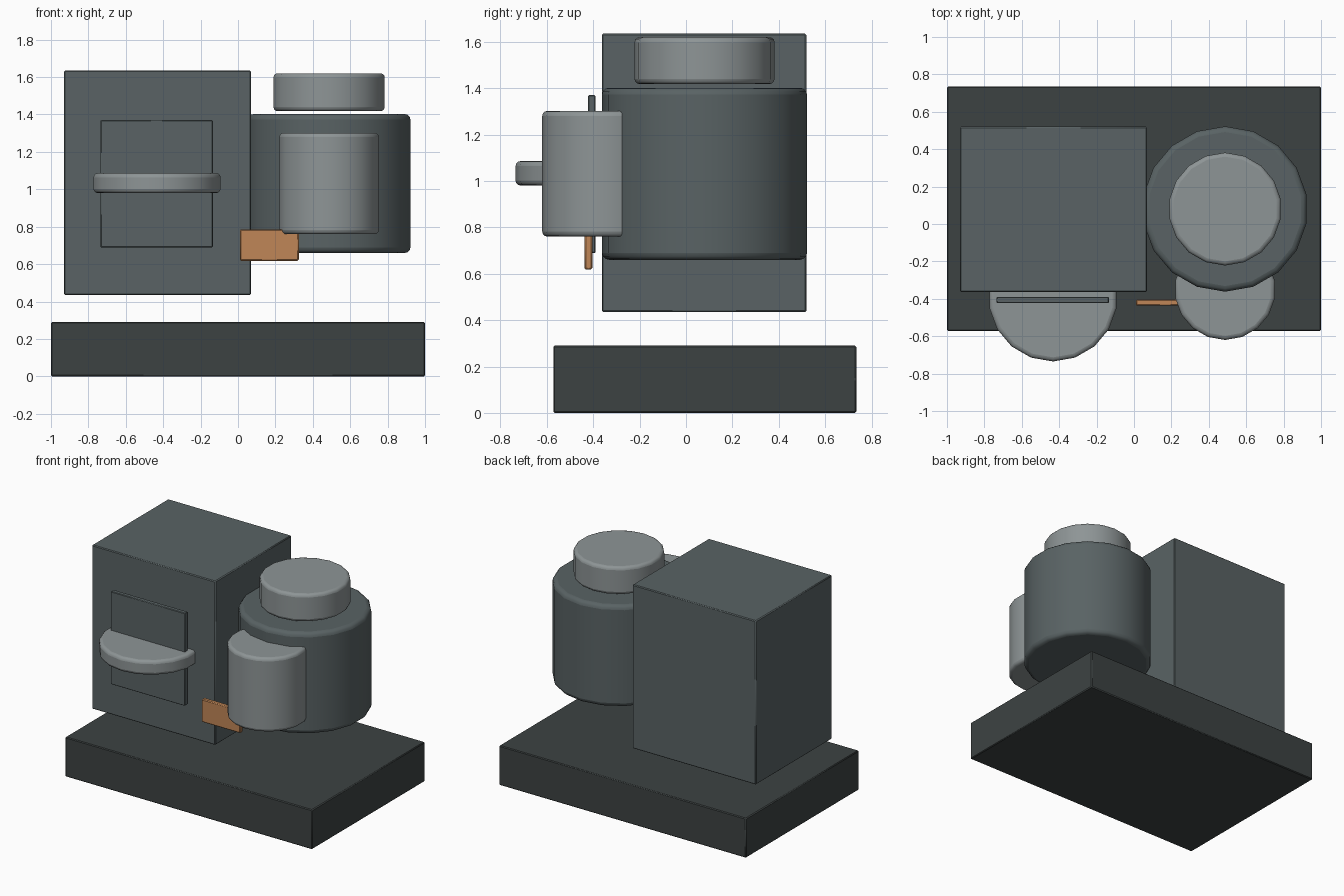
import bpy, bmesh, math
from mathutils import Matrix

if "Cube" in bpy.data.objects:
    bpy.data.objects.remove(bpy.data.objects["Cube"])


def material(name, rgb):
    m = bpy.data.materials.new(name)
    m.diffuse_color = (*rgb, 1)
    m.use_nodes = True
    m.node_tree.nodes["Principled BSDF"].inputs["Base Color"].default_value = m.diffuse_color
    return m


SLATE = material("slate grey", (0.10, 0.124, 0.128))
DARK = material("dark grey", (0.046, 0.055, 0.055))
STEEL = material("light grey", (0.27, 0.30, 0.305))
COPPER = material("copper orange", (0.53, 0.24, 0.095))


def finish(name, bm, mat, bevel, segments):
    """Turn the bmesh into a bevelled, angle-smoothed object."""
    me = bpy.data.meshes.new(name)
    bm.to_mesh(me)
    bm.free()
    me.materials.append(mat)
    ob = bpy.data.objects.new(name, me)
    bpy.context.collection.objects.link(ob)
    mod = ob.modifiers.new("soft edges", 'BEVEL')
    mod.width = bevel
    mod.segments = segments
    mod.limit_method = 'ANGLE'
    mod.angle_limit = math.radians(40)
    bpy.ops.object.select_all(action='DESELECT')
    ob.select_set(True)
    bpy.context.view_layer.objects.active = ob
    bpy.ops.object.shade_smooth_by_angle(angle=math.radians(35))


def box(name, x, y, z, mat, bevel=0.006):
    bm = bmesh.new()
    size = [b - a for a, b in (x, y, z)]
    mid = [(a + b) / 2 for a, b in (x, y, z)]
    bmesh.ops.create_cube(bm, size=1, matrix=Matrix.Translation(mid) @ Matrix.Diagonal((*size, 1)))
    finish(name, bm, mat, bevel, 1)


def drum(name, cx, cy, r, z, mat, bevel=0.022, sides=18):
    bm = bmesh.new()
    mid = Matrix.Translation((cx, cy, (z[0] + z[1]) / 2))
    bmesh.ops.create_cone(bm, cap_ends=True, segments=sides, radius1=r, radius2=r,
                          depth=z[1] - z[0], matrix=mid)
    finish(name, bm, mat, bevel, 3)


# base slab
box("base", (-1, 1), (-0.572, 0.735), (0, 0.29), DARK)
# cabinet with door plate and half-round ledge
box("cabinet", (-0.93, 0.07), (-0.363, 0.52), (0.435, 1.635), SLATE)
box("door_plate", (-0.735, -0.135), (-0.423, -0.39), (0.69, 1.37), SLATE, 0.004)
drum("ledge", -0.433, -0.39, 0.345, (0.98, 1.086), STEEL)
# tank with cap and front canister
drum("tank", 0.487, 0.08, 0.442, (0.66, 1.402), SLATE, 0.03)
drum("tank_cap", 0.487, 0.08, 0.302, (1.418, 1.62), STEEL)
drum("canister", 0.487, -0.35, 0.27, (0.76, 1.302), STEEL)
# copper connector between cabinet and tank
box("connector", (0.01, 0.325), (-0.437, -0.404), (0.618, 0.786), COPPER)
